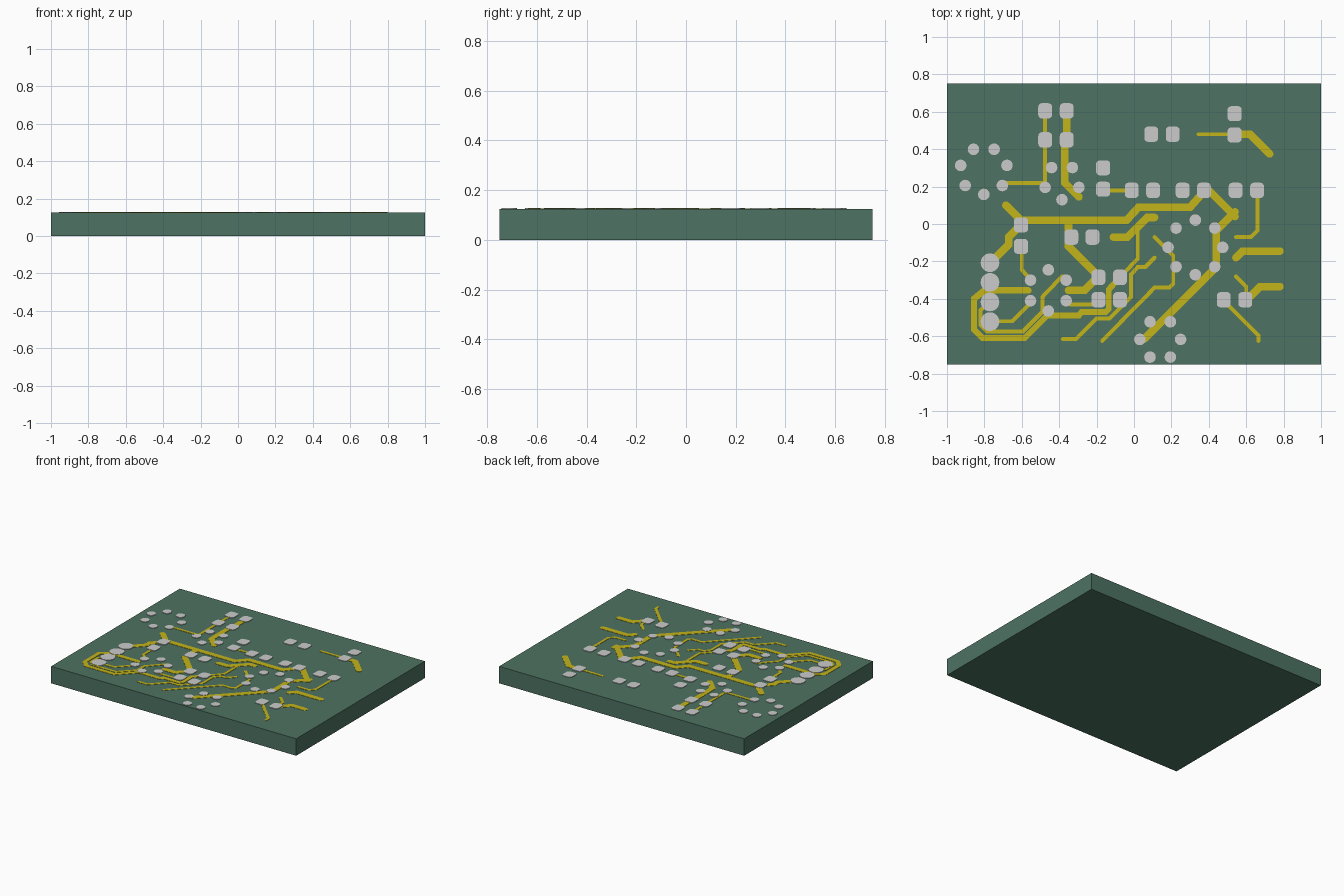
import bpy, bmesh, math
from mathutils import Vector

if "Cube" in bpy.data.objects:
    bpy.data.objects.remove(bpy.data.objects["Cube"])

THICK, TOP = 0.125, 0.125
PI = math.pi


def material(name, rgb):
    m = bpy.data.materials.new(name)
    m.diffuse_color = (*rgb, 1)
    m.use_nodes = True
    m.node_tree.nodes["Principled BSDF"].inputs["Base Color"].default_value = m.diffuse_color
    return m


GREEN = material("solder_mask", (0.075, 0.17, 0.122))
COPPER = material("copper", (0.55, 0.46, 0.01))


def finish(bm, name, mat=None):
    bmesh.ops.recalc_face_normals(bm, faces=bm.faces)
    me = bpy.data.meshes.new(name)
    bm.to_mesh(me)
    bm.free()
    if mat:
        me.materials.append(mat)
    ob = bpy.data.objects.new(name, me)
    bpy.context.collection.objects.link(ob)
    return ob


def slab(bm, outline, height):
    """Flat plate sunk slightly into the board and standing height above it."""
    low = TOP - 0.001
    f = bm.faces.new([bm.verts.new((p[0], p[1], low)) for p in outline])
    ext = bmesh.ops.extrude_face_region(bm, geom=[f], use_keep_orig=True)
    verts = [v for v in ext["geom"] if isinstance(v, bmesh.types.BMVert)]
    bmesh.ops.translate(bm, verts=verts, vec=(0, 0, height + 0.001))


def arc(c, r, a0, a1, n):
    return [Vector((c[0] + r * math.cos(a0 + (a1 - a0) * i / n),
                    c[1] + r * math.sin(a0 + (a1 - a0) * i / n))) for i in range(n + 1)]


def trace(bm, width, *pts):
    """Mitred strip with round ends; points in hundredths of a unit."""
    p = [Vector(q) / 100 for q in pts]
    h = width / 2
    d = [(b - a).normalized() for a, b in zip(p, p[1:])]
    left, right = [], []
    for i in range(1, len(p) - 1):
        n0, n1 = (Vector((-e.y, e.x)) for e in (d[i - 1], d[i]))
        m = (n0 + n1) * h / (1 + n0.dot(n1))
        left.append(p[i] + m)
        right.append(p[i] - m)
    s, e = (math.atan2(v.y, v.x) for v in (d[0], d[-1]))
    slab(bm, arc(p[0], h, s + PI / 2, s + 1.5 * PI, 8) + right
         + arc(p[-1], h, e - PI / 2, e + PI / 2, 8) + left[::-1], 0.002)


def round_pad(bm, x, y, r):
    slab(bm, arc((x, y), r, 0, 2 * PI, 24)[:-1], 0.004)


def square_pad(bm, x, y, w, h, r=0.02):
    out = []
    for k, (sx, sy) in enumerate([(1, 1), (-1, 1), (-1, -1), (1, -1)]):
        out += arc((x + sx * (w / 2 - r), y + sy * (h / 2 - r)), r,
                   k * PI / 2, (k + 1) * PI / 2, 4)
    slab(bm, out, 0.004)


# Board
bm = bmesh.new()
bmesh.ops.create_cube(bm, size=1)
for v in bm.verts:
    v.co = (v.co.x * 2, v.co.y * 1.5, (v.co.z + 0.5) * THICK)
finish(bm, "circuit_board", GREEN)

# Wide power traces
W = 0.041
bm = bmesh.new()
trace(bm, W, (-36, 61), (-36, 45), (-37, 41), (-37, 22), (-29.5, 14.5))
trace(bm, W, (-68.5, 10), (-60.5, 2), (-4, 2), (2.5, 9), (30, 9), (38, 18), (40, 18), (54, 4))
trace(bm, W, (54, 6.5), (44, -3.5), (44, -23), (5.5, -61.5))
trace(bm, W, (-60, 0), (-67, -7), (-67, -11), (-77, -21))
trace(bm, W, (-35, 2), (-35, -12), (-19, -28), (-26.5, -35.5), (-35, -35.5))
trace(bm, W, (11, 3.5), (7, 3.5), (-3.5, -7), (-11, -7))
trace(bm, W, (54.5, -18), (58, -14.5), (78, -14.5))
trace(bm, W, (60, -41), (67.5, -33.5), (78, -33.5))
trace(bm, W, (54, 48), (62, 48), (72.5, 37.5))
trace(bm, 0.035, (-56.5, -35.5), (-80, -35.5), (-85.5, -40))
trace(bm, 0.031, (-80, -35.5), (-85.5, -40), (-85.5, -56.5), (-81, -61), (-58.5, -61),
      (-46.5, -49), (-29.5, -49), (-28, -47), (-15, -47), (-13.5, -45.5), (-13.5, -35), (-7, -28))
finish(bm, "power_traces", COPPER)

# Narrow signal traces
N = 0.021
bm = bmesh.new()
trace(bm, N, (-47.5, 61), (-47.5, 22), (-70, 22))
trace(bm, N, (-77, -41.5), (-82, -46), (-82, -54), (-78.5, -57.5), (-59.5, -57.5),
      (-49, -47), (-49, -39), (-38.5, -28), (-36, -28))
trace(bm, N, (-77, -52), (-65, -52), (-55, -42))
trace(bm, N, (-60, -12), (-60, -24.5), (-55, -30))
trace(bm, N, (-36, -41), (-34, -43), (-19, -43))
trace(bm, N, (-38, -61.5), (-31, -61.5), (-20, -50.5), (-13, -50.5), (-1.5, -39),
      (-1.5, -27), (2, -23), (6, -23), (11, -18))
trace(bm, N, (-17, -62.5), (11, -34), (19, -34), (21, -32), (21, -17), (11, -7))
trace(bm, N, (-7, -28), (2, -18.5), (2, -3), (7, 2))
trace(bm, N, (-16, 18), (-1, 18))
trace(bm, N, (66, 18), (66, -3.5), (62.5, -7), (54.5, -7))
trace(bm, N, (54.5, -28), (60, -33.5), (60, -41))
trace(bm, N, (48, -41), (66.5, -59.5), (66.5, -62.5))
trace(bm, N, (34.5, 48), (54, 48))
finish(bm, "signal_traces", COPPER)

# Square pads: pairs set side by side, then pairs set one above the other
bm = bmesh.new()
for x1, x2, y in [(-.475, -.36, .605), (-.475, -.36, .45), (.092, .207, .48),
                  (-.012, .102, .18), (.26, .374, .18), (.543, .658, .18),
                  (-.335, -.222, -.07), (-.19, -.075, -.285), (-.19, -.075, -.405),
                  (.48, .595, -.405)]:
    for x in (x1, x2):
        square_pad(bm, x, y, 0.074, 0.082)
for x, y1, y2 in [(.538, .59, .476), (-.165, .30, .186), (-.604, -.005, -.12)]:
    for y in (y1, y2):
        square_pad(bm, x, y, 0.076, 0.08)
finish(bm, "square_pads")

# Rings of small round pads: centre, ring radius, count, start angle
bm = bmesh.new()
for cx, cy, r, n, a in [(-.803, .285, .127, 7, -90), (-.385, .225, .095, 5, -90),
                        (.328, -.125, .146, 8, 0), (.14, -.617, .109, 6, 0),
                        (-.458, -.355, .11, 6, 30)]:
    for i in range(n):
        t = math.radians(a + 360 * i / n)
        round_pad(bm, cx + r * math.cos(t), cy + r * math.sin(t), 0.031)
finish(bm, "ring_pads")

# Row of large connector pads
bm = bmesh.new()
for i in range(4):
    round_pad(bm, -0.77, -0.207 - 0.105 * i, 0.05)
finish(bm, "connector_pads")
